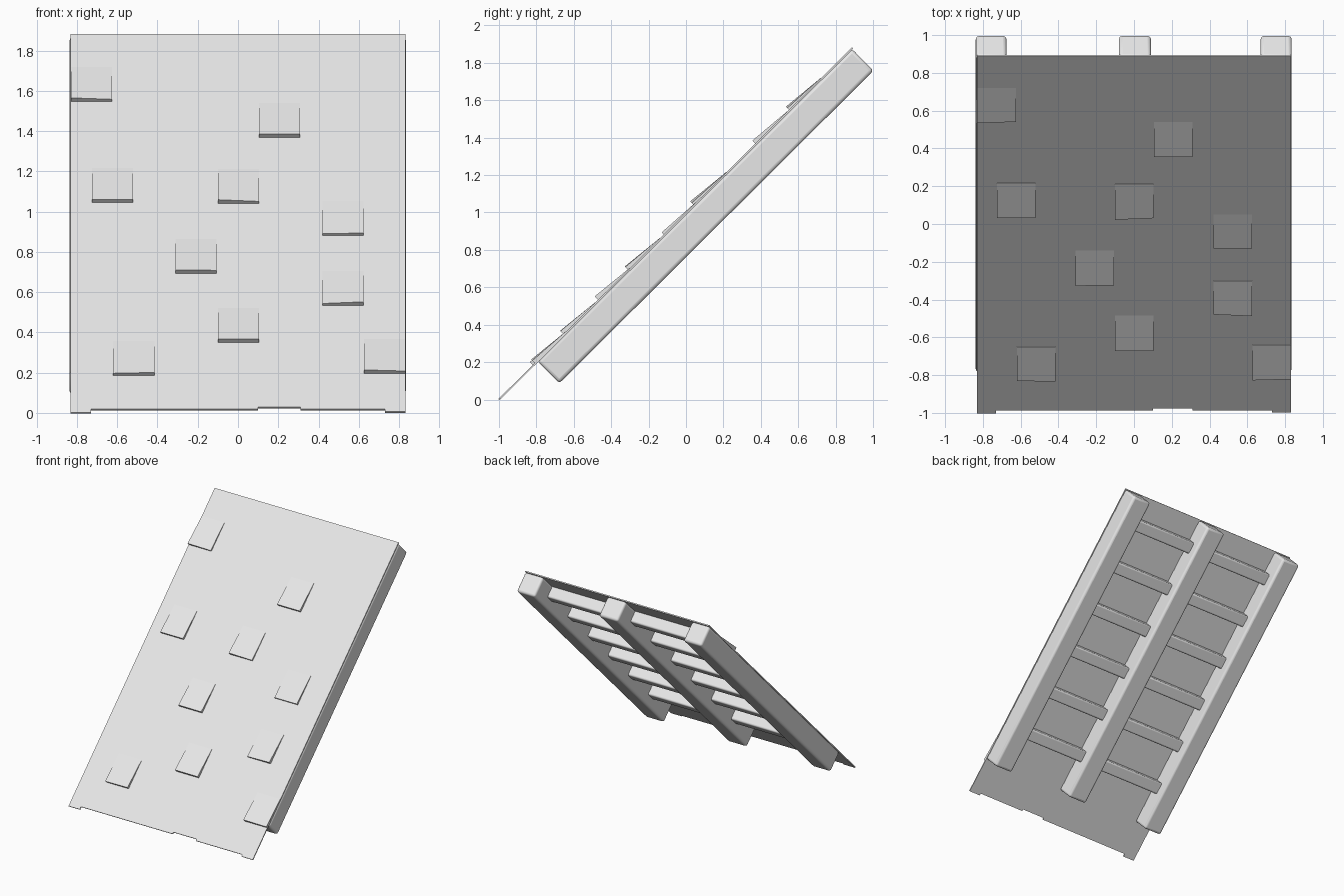
import bpy, bmesh, math
from mathutils import Matrix, Vector

cube = bpy.data.objects.get("Cube")
if cube:
    bpy.data.objects.remove(cube, do_unlink=True)

# One pale grey for everything
grey = bpy.data.materials.new("pale_grey")
grey.use_nodes = True
COLOUR = (0.8, 0.8, 0.8, 1)
grey.diffuse_color = COLOUR
grey.node_tree.nodes["Principled BSDF"].inputs["Base Color"].default_value = COLOUR

# Parts are laid out flat (x across, y up the slope, z out of the roof), then tilted
TILT = Matrix.Translation((0, -1, 0)) @ Matrix.Rotation(math.radians(44.85), 4, 'X')
LENGTH = 2.666
HALF = 0.832


def finish(name, bm, bevel=0):
    bmesh.ops.recalc_face_normals(bm, faces=bm.faces)
    mesh = bpy.data.meshes.new(name)
    bm.to_mesh(mesh)
    bm.free()
    mesh.transform(TILT)
    mesh.materials.append(grey)
    obj = bpy.data.objects.new(name, mesh)
    bpy.context.collection.objects.link(obj)
    if bevel:
        mod = obj.modifiers.new("worn_edges", 'BEVEL')
        mod.width = bevel
        mod.segments = 3
        bpy.ops.object.select_all(action='DESELECT')
        obj.select_set(True)
        bpy.context.view_layer.objects.active = obj
        bpy.ops.object.shade_smooth_by_angle(angle=math.radians(40))
    return obj


def box(name, low, high, bevel=0):
    bm = bmesh.new()
    bmesh.ops.create_cube(bm, size=1)
    low, high = Vector(low), Vector(high)
    for v in bm.verts:
        v.co = (low + high) / 2 + v.co * (high - low)
    return finish(name, bm, bevel)


# Thin roof sheet with an uneven lower edge: (right end of step, height up slope)
steps = [(-0.73, 0.0), (0.1, 0.022), (0.31, 0.036), (0.73, 0.022), (HALF, 0.006)]
outline, x = [], -HALF
for end, s in steps:
    outline += [(x, s), (end, s)]
    x = end
outline += [(HALF, LENGTH), (-HALF, LENGTH)]
bm = bmesh.new()
sheet = bm.faces.new([bm.verts.new((x, s, -0.005)) for x, s in outline])
top = bmesh.ops.extrude_face_region(bm, geom=[sheet])["geom"]
bmesh.ops.translate(bm, vec=(0, 0, 0.009),
                    verts=[g for g in top if isinstance(g, bmesh.types.BMVert)])
finish("roof_sheet", bm)

# Three long rafters
for name, x0, x1 in (("right_rafter", -0.838, -0.675),
                     ("middle_rafter", -0.08, 0.09),
                     ("left_rafter", 0.67, 0.835)):
    box(name, (x0, 0.29, -0.166), (x1, 2.66, -0.003), 0.018)

# Short battens between the rafters
for side, x0, x1 in (("right", -0.69, -0.07), ("left", 0.08, 0.69)):
    for i in range(6):
        s = 0.61 + 0.367 * i
        box(f"{side}_batten_{i + 1}", (x0, s - 0.047, -0.095), (x1, s + 0.047, -0.003), 0.012)

# Lifted shingles: left edge x, lower edge y, lift of the two lower corners
shingles = [(-0.83, 0.55, 0.028, 0.018), (0.105, 0.37, 0.026, 0.026),
            (-0.725, 0.045, 0.025, 0.025), (-0.1, 0.04, 0.03, 0.018),
            (0.42, -0.12, 0.018, 0.02), (-0.31, -0.31, 0.03, 0.026),
            (0.42, -0.47, 0.018, 0.03), (-0.1, -0.655, 0.03, 0.028),
            (-0.62, -0.82, 0.02, 0.026), (0.627, -0.81, 0.03, 0.022)]
for i, (x, y, lift_a, lift_b) in enumerate(shingles):
    s = (y + 1) / 0.709 + 0.005
    bm = bmesh.new()
    bmesh.ops.create_cube(bm, size=1)
    for v in bm.verts:
        right, upper, outer = v.co.x > 0, v.co.y > 0, v.co.z > 0
        lift = 0.006 if upper else (lift_b if right else lift_a)
        v.co = (x + 0.204 * right, s + 0.24 * upper, lift if outer else 0)
    finish(f"lifted_shingle_{i + 1}", bm)
